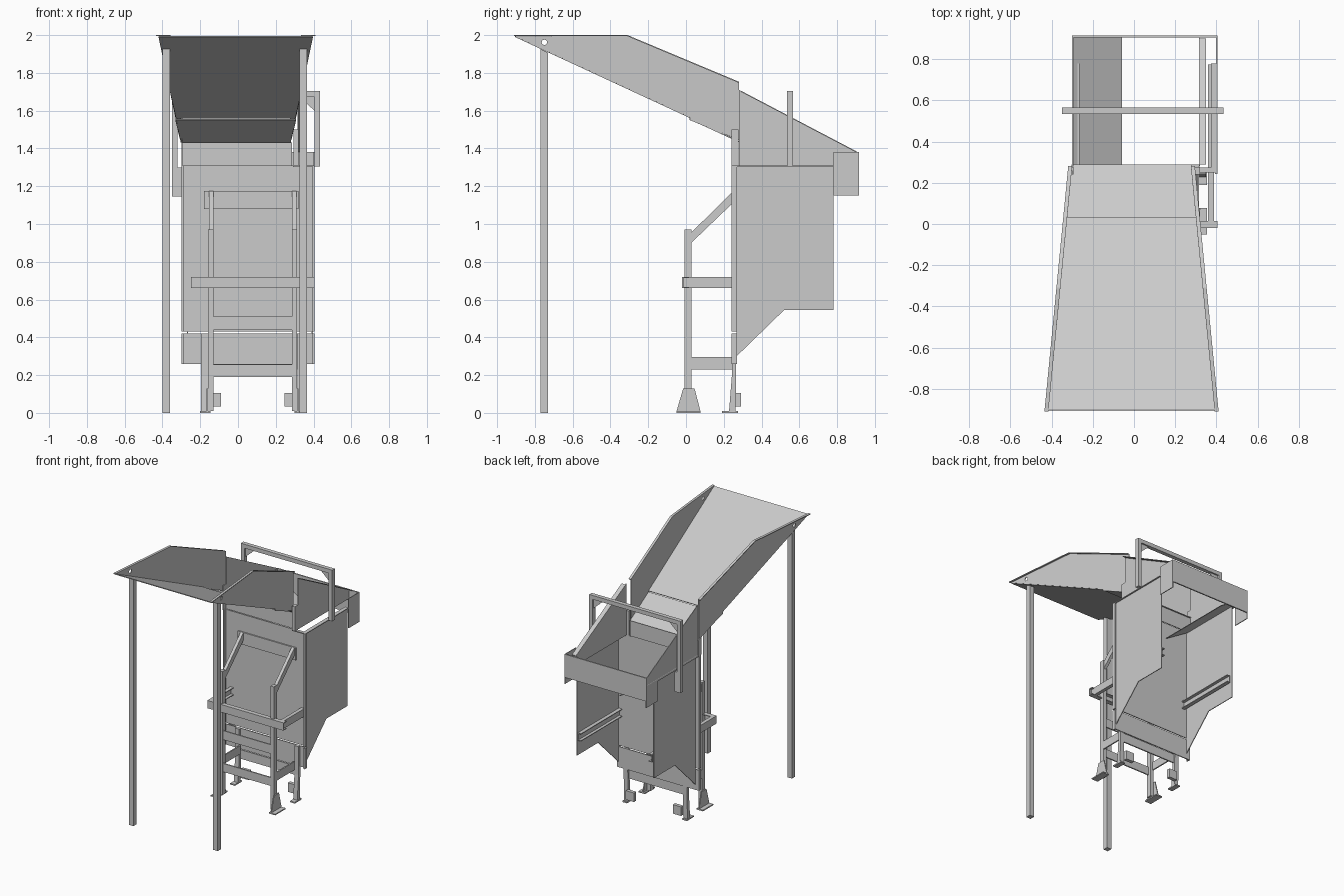
import bpy, math


def mesh(name, verts, faces):
    me = bpy.data.meshes.new(name)
    me.from_pydata(verts, [], faces)
    me.update()
    ob = bpy.data.objects.new(name, me)
    bpy.context.collection.objects.link(ob)
    return ob


def prism(name, profile, x0, x1):
    """Extrude a (y, z) outline from x0 to x1."""
    n = len(profile)
    verts = [(x, y, z) for x in (x0, x1) for y, z in profile]
    faces = [tuple(range(n))[::-1], tuple(range(n, 2 * n))]
    faces += [(i, (i + 1) % n, n + (i + 1) % n, n + i) for i in range(n)]
    return mesh(name, verts, faces)


def box(name, x0, x1, y0, y1, z0, z1):
    return prism(name, [(y0, z0), (y1, z0), (y1, z1), (y0, z1)], x0, x1)


def sheet(ob, t):
    m = ob.modifiers.new("thickness", 'SOLIDIFY')
    m.thickness = t
    m.offset = 0
    return ob


# Tapered feed tray: floor with a crease, and a side wall on each edge
def half_width(y):
    return 0.407 - (y + 0.91) * 0.097


CX = -0.012
floor_line = [(-0.905, 1.993), (0.03, 1.56), (0.285, 1.435)]
upper = floor_line[:2]
lower = [(0.03, 1.552), (0.287, 1.433)]
for name, line in (("tray_floor", upper), ("tray_lip", lower)):
    fv = [(CX + s * half_width(y), y, z) for y, z in line for s in (-1, 1)]
    sheet(mesh(name, fv, [(0, 1, 3, 2)]), 0.006)

wall = [(-0.905, 1.993), (0.02, 1.565), (0.02, 1.55), (0.28, 1.445), (0.28, 1.75), (-0.31, 1.996)]
bpy.ops.mesh.primitive_cylinder_add(vertices=16, radius=0.014, depth=2,
                                    location=(0, -0.75, 1.962), rotation=(0, math.pi / 2, 0))
cutter = bpy.context.object
cutter.name = "pin_hole_cutter"
cutter.hide_render = True
cutter.hide_viewport = True
cutter.display_type = 'WIRE'
for s, side in ((-1, "left"), (1, "right")):
    ob = sheet(mesh(f"tray_wall_{side}",
                    [(CX + s * half_width(y), y, z) for y, z in wall],
                    [(0, 1, 2, 3, 4, 5)]), 0.006)
    m = ob.modifiers.new("pin_hole", 'BOOLEAN')
    m.object = cutter
    # folded rim along the top of the wall
    top = [(-0.91, 1.997), (-0.31, 1.997), (0.28, 1.75)]
    rv = [(CX + s * (half_width(y) + d), y, z) for y, z in top for d in (-0.003, 0.016)]
    sheet(mesh(f"tray_rim_{side}", rv, [(0, 1, 3, 2), (2, 3, 5, 4)]), 0.006)

# Tall tray legs, cut to the slope of the tray
for x, side in ((-0.38, "left"), (0.345, "right")):
    prism(f"tray_leg_{side}", [(-0.77, 0), (-0.73, 0), (-0.73, 1.906), (-0.77, 1.926)],
          x - 0.02, x + 0.02)

# Hopper body: front panels and two cut-away side walls
box("front_panel_upper", -0.3, 0.405, 0.262, 0.27, 0.43, 1.31)
box("front_panel_lower", -0.3, 0.405, 0.262, 0.27, 0.26, 0.42)
box("front_panel_plate", -0.18, 0.32, 0.252, 0.262, 1.08, 1.175)
box("lip_closing_plate", -0.295, 0.285, 0.272, 0.278, 1.31, 1.432)
side_profile = [(0.268, 0.3), (0.52, 0.545), (0.78, 0.545), (0.78, 1.31), (0.268, 1.31)]
for x, w, s, side in ((-0.3, -0.27, 1, "left"), (0.405, 0.39, -1, "right")):
    prism(f"side_wall_{side}", side_profile, w, w + 0.006)
    a, b = sorted((x, x + s * 0.012))
    box(f"front_flange_{side}", a, b, 0.242, 0.27, 0.43, 1.31)
    box(f"lower_flange_{side}", a, b, 0.242, 0.27, 0.26, 0.42)
    a, b = sorted((x, x + s * 0.03))
    box(f"wall_top_flange_{side}", a, b, 0.27, 0.78, 1.304, 1.31)

# Sloped deflector inside the mouth
sheet(mesh("deflector", [(-0.3, 0.285, 1.322), (-0.06, 0.285, 1.175),
                         (-0.06, 0.905, 1.175), (-0.3, 0.905, 1.322)], [(0, 1, 2, 3)]), 0.005)

# Triangular guards behind the tray
guard = [(0.28, 1.31), (0.91, 1.31), (0.91, 1.38), (0.28, 1.71)]
for x, side in ((-0.3, "left"), (0.315, "right")):
    prism(f"guard_{side}", guard, x, x + 0.005)
    box(f"guard_post_{side}", x - 0.02 * (x > 0), x + 0.005, 0.24, 0.278, 1.31, 1.5)
prism("guard_rim_right", [(0.29, 1.7), (0.9, 1.38), (0.9, 1.386), (0.29, 1.706)], 0.315, 0.35)
box("guard_tie_right", 0.29, 0.405, 0.25, 0.275, 1.302, 1.31)

# Rear collar
box("collar_back", -0.3, 0.405, 0.905, 0.915, 1.2, 1.38)
for x, side in ((-0.3, "left"), (0.399, "right")):
    prism(f"collar_side_{side}", [(0.78, 1.15), (0.915, 1.15), (0.915, 1.38), (0.78, 1.38)],
          x, x + 0.006)

# Overhead hoop with corner gussets
box("hoop_bar", -0.35, 0.435, 0.535, 0.567, 1.672, 1.703)
box("hoop_post_left", -0.35, -0.32, 0.535, 0.567, 1.145, 1.675)
box("hoop_post_right", 0.405, 0.435, 0.535, 0.567, 1.305, 1.675)
box("hoop_foot_left", -0.322, -0.3, 0.535, 0.567, 1.145, 1.3)
for x, s, side in ((-0.32, 1, "left"), (0.405, -1, "right")):
    sheet(mesh(f"hoop_gusset_{side}", [(x, 0.551, 1.672), (x + s * 0.08, 0.551, 1.672),
                                       (x, 0.551, 1.6)], [(0, 1, 2)]), 0.008)

# U-shaped channel bar whose arms run back along the inner walls
box("channel_front", -0.25, 0.405, -0.02, -0.012, 0.66, 0.72)
for z, lvl in ((0.66, "bottom"), (0.714, "top")):
    box(f"channel_front_{lvl}", -0.25, 0.405, -0.012, 0.015, z, z + 0.006)
for x, web, side in ((-0.25, -0.25, "left"), (0.36, 0.382, "right")):
    box(f"channel_arm_{side}", web, web + 0.006, -0.012, 0.775, 0.66, 0.72)
    for z, lvl in ((0.66, "bottom"), (0.714, "top")):
        box(f"channel_arm_{side}_{lvl}", x, x + 0.028, -0.012, 0.775, z, z + 0.006)

# Stand: posts, braces, feet and rails for each side
brace = [(0.028, 0.9), (0.028, 0.955), (0.252, 1.175), (0.252, 1.115)]
foot = [(-0.05, 0.008), (0.077, 0.008), (0.045, 0.13), (-0.015, 0.13)]
rear_leg = [(0.228, 0.01), (0.262, 0.01), (0.268, 0.42), (0.243, 0.42), (0.243, 0.2)]
for xi, s, side in ((-0.13, -1, "left"), (0.285, 1, "right")):
    def span(a, b):
        return sorted((xi + s * a, xi + s * b))
    box(f"front_post_{side}", *span(0, 0.028), -0.007, 0.03, 0.01, 0.97)
    prism(f"brace_{side}", brace, *span(0, 0.024))
    prism(f"front_foot_{side}", foot, *span(0.028, 0.036))
    box(f"front_foot_base_{side}", *span(0.015, 0.07), -0.05, 0.077, 0, 0.009)
    prism(f"rear_leg_{side}", rear_leg, *span(0.03, 0.065))
    box(f"rear_foot_base_{side}", *span(0.03, 0.07), 0.19, 0.275, 0, 0.01)
    box(f"rear_clip_{side}", *span(-0.04, 0.03), 0.262, 0.29, 0.035, 0.105)
    box(f"side_rail_{side}", *span(0.02, 0.03), 0.03, 0.245, 0.23, 0.295)

# Stand cross rails
box("cross_rail_front", -0.155, 0.31, 0.0, 0.01, 0.19, 0.255)
box("cross_rail_upper", -0.13, 0.285, 0.0, 0.01, 0.44, 0.51)
box("cross_rail_rear", -0.155, 0.31, 0.25, 0.26, 0.19, 0.26)
